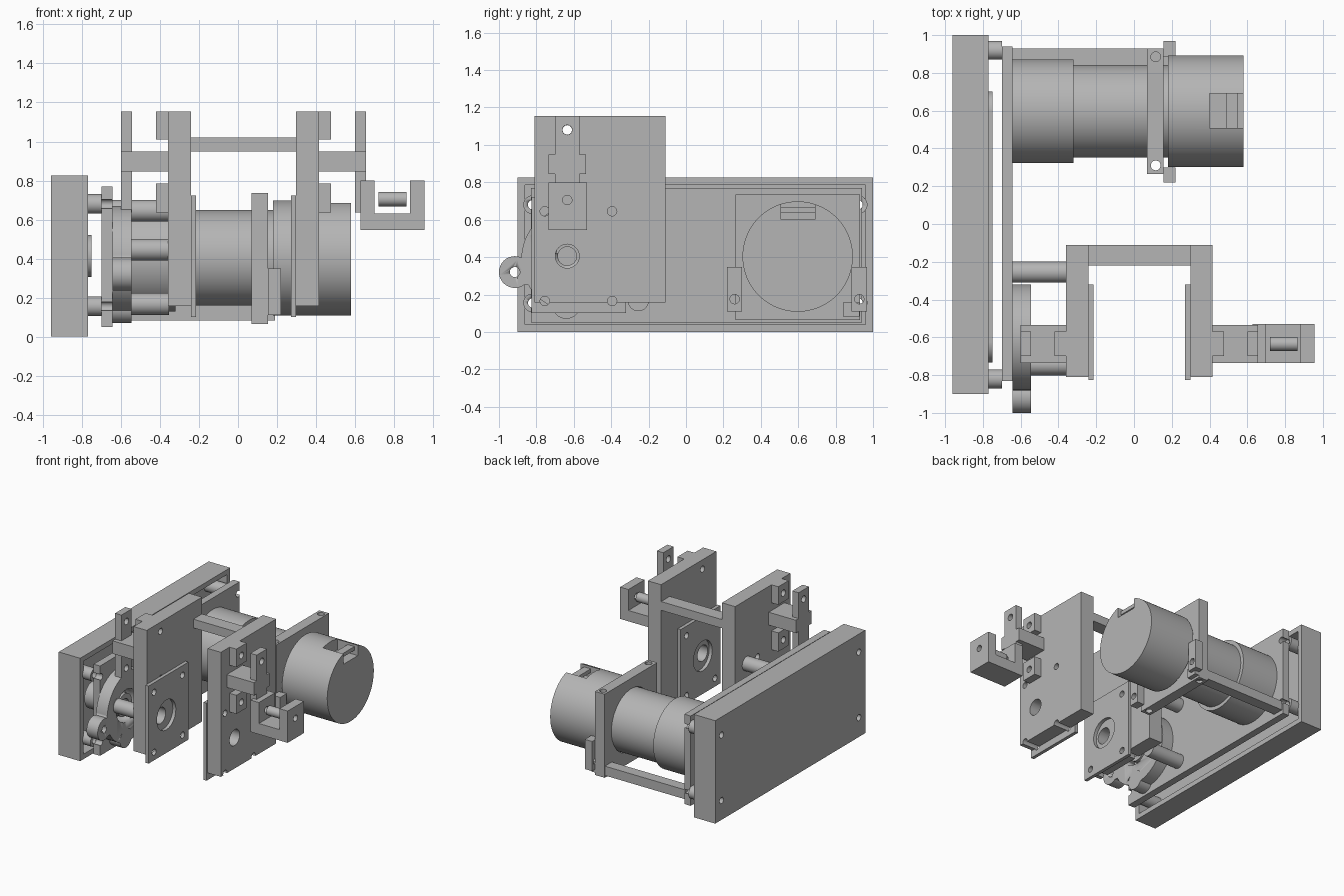
import bpy
import math
from mathutils import Vector

if "Cube" in bpy.data.objects:
    bpy.data.objects.remove(bpy.data.objects["Cube"], do_unlink=True)

grey = bpy.data.materials.new("machine_grey")
grey.use_nodes = True
grey.diffuse_color = (0.46, 0.46, 0.46, 1)
grey.node_tree.nodes["Principled BSDF"].inputs["Base Color"].default_value = (0.46, 0.46, 0.46, 1)


def finish(name):
    ob = bpy.context.object
    ob.name = name
    ob.data.materials.append(grey)
    return ob


def box(name, x, y, z):
    """Box from (low, high) ranges on each axis."""
    bpy.ops.mesh.primitive_cube_add(size=1, location=[sum(r) / 2 for r in (x, y, z)])
    bpy.context.object.scale = [r[1] - r[0] for r in (x, y, z)]
    bpy.ops.object.transform_apply(location=True, rotation=True, scale=True)
    return finish(name)


def rod(name, x, y, z, r, sides=48):
    """Cylinder along x, centred on (y, z)."""
    bpy.ops.mesh.primitive_cylinder_add(vertices=sides, radius=r, depth=x[1] - x[0],
                                        location=(sum(x) / 2, y, z), rotation=(0, math.pi / 2, 0))
    bpy.ops.object.transform_apply(location=True, rotation=True, scale=True)
    bpy.ops.object.shade_smooth_by_angle()
    return finish(name)


def combine(ob, other, operation="DIFFERENCE"):
    mod = ob.modifiers.new("combine", "BOOLEAN")
    mod.operation = operation
    mod.solver = "EXACT"
    mod.object = other
    bpy.context.view_layer.objects.active = ob
    bpy.ops.object.modifier_apply(modifier=mod.name)
    bpy.data.objects.remove(other, do_unlink=True)


def drill(ob, spots, r):
    """Holes right through ob along x."""
    for y, z in spots:
        xs = [v.co.x for v in ob.data.vertices]
        combine(ob, rod("cutter", (min(xs) - 0.02, max(xs) + 0.02), y, z, r, 24))


CORNERS = [(y, z) for y in (-0.82, 0.92) for z in (0.155, 0.68)]
MOTOR = (0.597, 0.403)
SHAFT = (-0.635, 0.405)

# Cover tray, open towards +x
tray = box("cover_tray", (-0.96, -0.77), (-0.90, 1.0), (0, 0.825))
combine(tray, box("cutter", (-0.91, -0.7), (-0.86, 0.96), (0.04, 0.785)))
drill(tray, CORNERS, 0.025)

# Standoffs between tray and base plate
for i, (y, z) in enumerate(CORNERS):
    post = rod(f"standoff_{i}", (-0.91, -0.70), y, z, 0.05, 32)
    drill(post, [(y, z)], 0.025)

# Belt drive inside the tray
belt = box("drive_belt", (-0.85, -0.75), (-0.625, 0.595), (0.305, 0.52))
for y in (-0.625, 0.595):
    rod("belt_pulley", (-0.85, -0.75), y, 0.4125, 0.1075)

# Base plate
plate = box("base_plate", (-0.70, -0.643), (-0.83, 0.94), (0.05, 0.77))
drill(plate, CORNERS, 0.025)

# Motor
rod("motor_gearbox", (-0.643, -0.32), *MOTOR, 0.275, 96)
rod("motor_body", (-0.33, 0.19), *MOTOR, 0.245, 96)
can = rod("motor_end", (0.18, 0.58), *MOTOR, 0.295, 96)
combine(can, box("cutter", (0.40, 0.65), (0.507, 0.69), (0.60, 0.8)))
box("motor_terminal_bar", (0.49, 0.55), (0.50, 0.70), (0.635, 0.665))

# Motor clamp, in two halves
clamp = box("motor_clamp", (0.07, 0.155), (0.265, 0.93), (0.065, 0.735))
for y in (0.31, 0.885):
    bpy.ops.mesh.primitive_cylinder_add(vertices=24, radius=0.026, depth=1, location=(0.115, y, 0.4))
    combine(clamp, bpy.context.object)
drill(clamp, [MOTOR], 0.25)
for y in ((0.22, 0.30), (0.885, 0.968)):
    tab = box("clamp_tab", (0.155, 0.22), y, (0.11, 0.348))
    drill(tab, [(sum(y) / 2, 0.175)], 0.025)
box("support_bar", (-0.643, 0.19), (0.84, 0.928), (0.083, 0.158))

# Gear housing with ears
housing = rod("gear_housing", (-0.643, -0.545), -0.60, 0.39, 0.28, 64)
ears = [(-0.915, 0.32, 0.085), (-0.64, 0.145, 0.075)]
for y, z, r in ears:
    combine(housing, rod("ear", (-0.643, -0.545), y, z, r, 32), "UNION")
combine(housing, box("ear_neck", (-0.643, -0.545), (-0.90, -0.80), (0.25, 0.39)), "UNION")
drill(housing, [(-0.915, 0.32)], 0.027)
drill(housing, [SHAFT], 0.13)
hub = rod("gear_hub", (-0.66, -0.56), *SHAFT, 0.09)
drill(hub, [SHAFT], 0.05)

# Posts holding the yoke
for i, (y, z) in enumerate([(-0.745, 0.445), (-0.255, 0.167), (-0.255, 0.645)]):
    rod(f"yoke_post_{i}", (-0.643, -0.355), y, z, 0.056, 32)

# Yoke: one side arm with its fittings for each side, mirrored about the yoke centre
MID = 0.028
BOLTS = [(y, z) for y in (-0.755, -0.395) for z in (0.165, 0.645)]
BAR_Y = (-0.70, -0.57)
PINS = [(-0.635, 1.08), (-0.635, 0.705)]


def span(side, a, b):
    return tuple(sorted((MID + side * a, MID + side * b)))


for side, word in ((1, "left"), (-1, "right")):
    arm = box(f"yoke_arm_{word}", span(side, 0.27, 0.387), (-0.81, -0.11), (0.157, 1.155))
    drill(arm, BOLTS + PINS, 0.025)
    drill(arm, [SHAFT], 0.064)
    flange = box(f"bearing_plate_{word}", span(side, 0.243, 0.27), (-0.825, -0.32), (0.10, 0.722))
    drill(flange, BOLTS, 0.025)
    drill(flange, [(-0.60, 0.405)], 0.12)
    box(f"side_beam_{word}", span(side, 0.387, 0.628), (-0.735, -0.535), (0.845, 0.948))
    upright = box(f"side_upright_{word}", span(side, 0.572, 0.628), BAR_Y, (0.635, 1.155))
    drill(upright, PINS, 0.026)
    for z, pin in (((1.01, 1.155), PINS[0]), ((0.635, 0.785), PINS[1])):
        lug = box(f"pin_lug_{word}", span(side, 0.387, 0.448), BAR_Y, z)
        drill(lug, [pin], 0.026)
box("yoke_crossbar", (-0.25, 0.31), (-0.22, -0.11), (0.95, 1.02))

# Hook bracket and its pin
hook = box("hook_bracket", (0.627, 0.955), (-0.735, -0.53), (0.545, 0.80))
combine(hook, box("cutter", (0.70, 0.882), (-0.9, -0.4), (0.632, 0.9)))
drill(hook, [PINS[1]], 0.025)
rod("hook_pin", (0.72, 0.865), *PINS[1], 0.037, 32)
